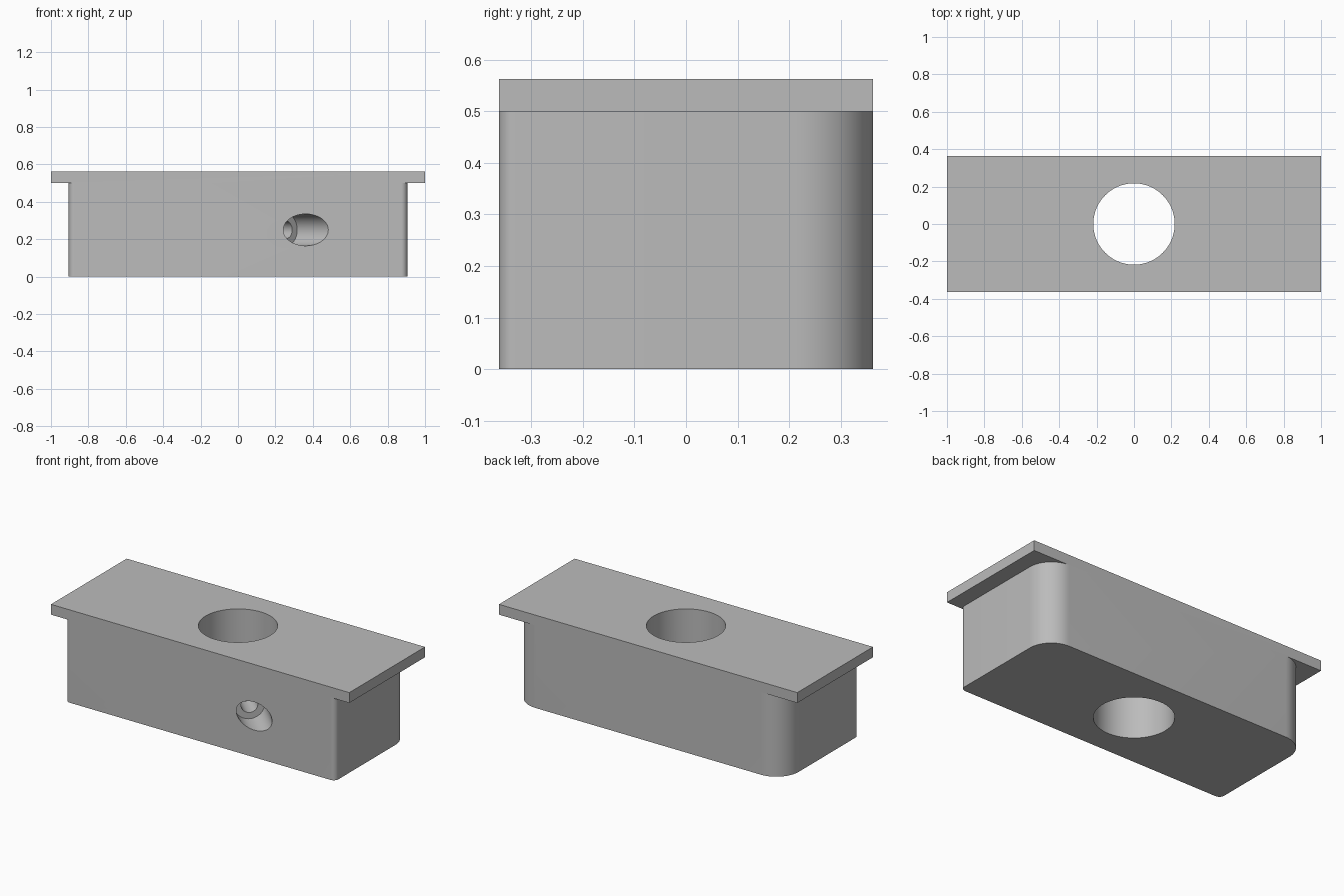
import bpy, bmesh, math
from mathutils import Matrix, Vector

cube = bpy.data.objects.get("Cube")
if cube:
    bpy.data.objects.remove(cube, do_unlink=True)

HALF_DEPTH = 0.3625
BODY_HALF = 0.905
BODY_TOP = 0.5
TOP = 0.5625

grey = bpy.data.materials.new("plain grey")
grey.use_nodes = True
colour = (0.5, 0.5, 0.5, 1)
grey.diffuse_color = colour
grey.node_tree.nodes["Principled BSDF"].inputs["Base Color"].default_value = colour


def make_object(name, bm):
    bmesh.ops.recalc_face_normals(bm, faces=bm.faces)
    mesh = bpy.data.meshes.new(name)
    bm.to_mesh(mesh)
    bm.free()
    mesh.materials.append(grey)
    obj = bpy.data.objects.new(name, mesh)
    bpy.context.collection.objects.link(obj)
    return obj


def prism(name, outline, bottom, top):
    bm = bmesh.new()
    face = bm.faces.new([bm.verts.new((x, y, bottom)) for x, y in outline])
    side = bmesh.ops.extrude_face_region(bm, geom=[face])
    verts = [v for v in side["geom"] if isinstance(v, bmesh.types.BMVert)]
    bmesh.ops.translate(bm, verts=verts, vec=(0, 0, top - bottom))
    return make_object(name, bm)


def rounded_outline(half_x, half_y, front_radius, back_radius, steps=16):
    """Rectangle with separate corner radii at the front and the back."""
    points = []
    for i, (sx, sy) in enumerate([(1, 1), (-1, 1), (-1, -1), (1, -1)]):
        r = back_radius if sy > 0 else front_radius
        for k in range(steps + 1):
            a = math.pi / 2 * (i + k / steps)
            points.append((sx * (half_x - r) + r * math.cos(a),
                           sy * (half_y - r) + r * math.sin(a)))
    return points


def cylinder(name, radius, start, end):
    start, end = Vector(start), Vector(end)
    axis = end - start
    place = Matrix.Translation((start + end) / 2) @ axis.to_track_quat("Z", "Y").to_matrix().to_4x4()
    bm = bmesh.new()
    bmesh.ops.create_cone(bm, cap_ends=True, segments=96, radius1=radius,
                          radius2=radius, depth=axis.length, matrix=place)
    obj = make_object(name, bm)
    obj.hide_render = True
    return obj


# Body with small front corners and large back corners
block = prism("block", rounded_outline(BODY_HALF, HALF_DEPTH, 0.032, 0.15), 0, BODY_TOP)

# Top flange, flush with the body at front and back
flange = prism("flange", [(-1, -HALF_DEPTH), (1, -HALF_DEPTH), (1, HALF_DEPTH), (-1, HALF_DEPTH)],
               BODY_TOP, TOP)

# Vertical bore and the stepped, slanted screw hole that leads into it
def along(distance):
    """Point on the slanted axis, measured inward from the front face."""
    s = distance * math.sqrt(0.5)
    return (HALF_DEPTH - s, -HALF_DEPTH + s, 0.25)

bore = cylinder("bore_cutter", 0.2175, (0, 0, -0.1), (0, 0, TOP + 0.1))
counterbore = cylinder("counterbore_cutter", 0.085, along(-0.3), along(0.15))
screw_hole = cylinder("screw_hole_cutter", 0.047, along(0.05), along(0.45))

helpers = [flange, bore, counterbore, screw_hole]
for helper in helpers:
    mod = block.modifiers.new(helper.name, "BOOLEAN")
    mod.operation = "UNION" if helper is flange else "DIFFERENCE"
    mod.solver = "EXACT"
    mod.object = helper

# Bake the cuts into the mesh and drop the helpers
bpy.context.view_layer.update()
result = bpy.data.meshes.new_from_object(
    block.evaluated_get(bpy.context.evaluated_depsgraph_get()))
block.modifiers.clear()
block.data = result
for helper in helpers:
    bpy.data.objects.remove(helper, do_unlink=True)

# Smooth round walls, keep edges crisp
bpy.ops.object.select_all(action="DESELECT")
block.select_set(True)
bpy.context.view_layer.objects.active = block
bpy.ops.object.shade_smooth_by_angle(angle=math.radians(30))
block.name = "flanged_block"
